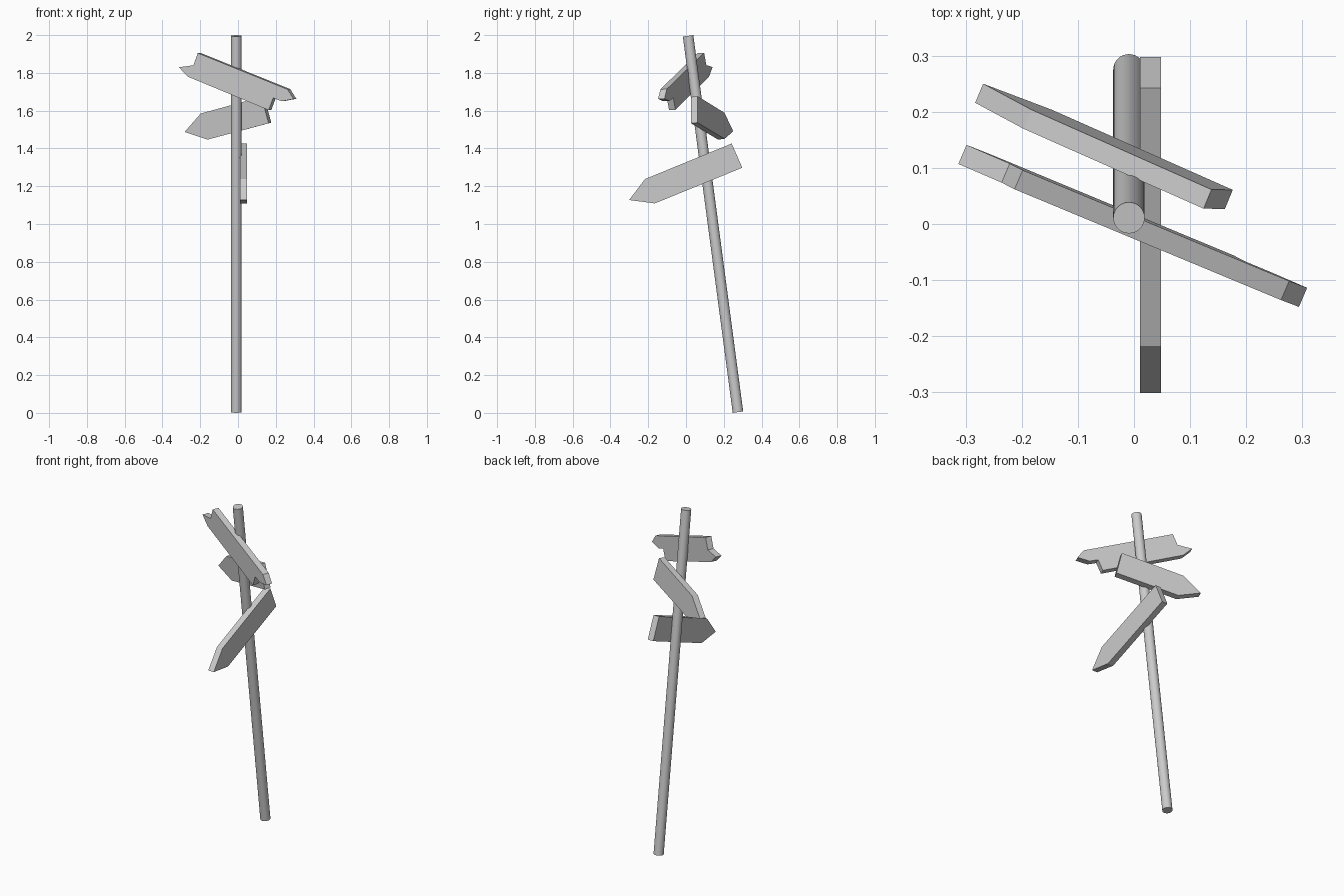
import bpy, bmesh
from mathutils import Vector

if "Cube" in bpy.data.objects:
    bpy.data.objects.remove(bpy.data.objects["Cube"])

THICK = 0.037


def board(name, pts, direction):
    """Extrude a planar outline by the board thickness along direction."""
    off = Vector(direction).normalized() * THICK
    bm = bmesh.new()
    front = [bm.verts.new(p) for p in pts]
    back = [bm.verts.new(Vector(p) + off) for p in pts]
    bm.faces.new(front)
    bm.faces.new(back[::-1])
    n = len(pts)
    for i in range(n):
        j = (i + 1) % n
        bm.faces.new((front[i], front[j], back[j], back[i]))
    bmesh.ops.recalc_face_normals(bm, faces=bm.faces[:])
    me = bpy.data.meshes.new(name)
    bm.to_mesh(me)
    bm.free()
    ob = bpy.data.objects.new(name, me)
    bpy.context.collection.objects.link(ob)
    return ob


def angled_board(name, outline, anchor, a, b):
    """Front outline in x,z laid on the plane y = y0 + a*dx + b*dz."""
    x0, y0, z0 = anchor
    pts = [(x, y0 + a * (x - x0) + b * (z - z0), z) for x, z in outline]
    return board(name, pts, (-a, 1, -b))


# Leaning round pole
bottom, top = Vector((-0.009, 0.275, 0.004)), Vector((-0.009, 0.011, 1.996))
axis = top - bottom
bpy.ops.mesh.primitive_cylinder_add(vertices=32, radius=0.028, depth=axis.length,
                                    location=(bottom + top) / 2)
pole = bpy.context.object
pole.name = "pole"
pole.rotation_euler = axis.to_track_quat('Z', 'Y').to_euler()
bpy.ops.object.shade_smooth_by_angle()

# Upper board, pointed and notched at both ends
angled_board("upper_sign",
             [(-0.213, 1.905), (0.262, 1.713), (0.294, 1.662), (0.232, 1.65),
              (0.186, 1.667), (0.162, 1.603), (-0.266, 1.78), (-0.313, 1.83),
              (-0.236, 1.84)],
             (-0.313, 0.107, 1.83), -0.428, -0.03)

# Middle board, arrow pointing left
angled_board("middle_sign",
             [(-0.283, 1.487), (-0.197, 1.585), (0.124, 1.673), (0.162, 1.533),
              (-0.161, 1.447)],
             (-0.283, 0.216, 1.487), -0.414, -0.108)

# Lower board, arrow pointing to the front
lower = [(0.242, 1.426), (0.298, 1.298), (-0.165, 1.109), (-0.301, 1.127),
         (-0.217, 1.238)]
board("lower_sign", [(0.011, y, z) for y, z in lower], (1, 0, 0))
